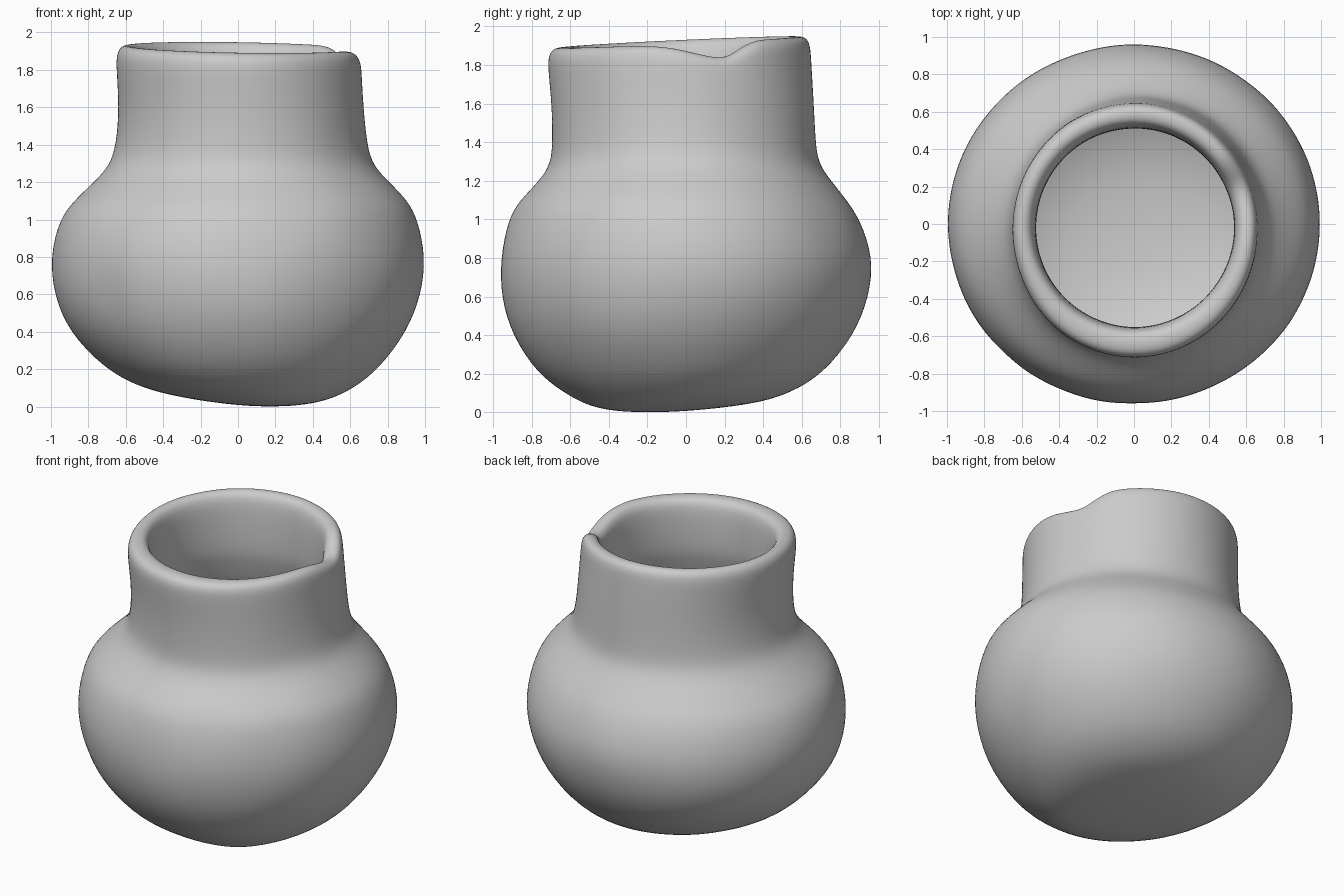
import bpy, bmesh, math
from mathutils import Vector, noise

cube = bpy.data.objects.get("Cube")
if cube:
    bpy.data.objects.remove(cube)

SEGMENTS = 48

# Outer wall rings, bottom to lip: height, x min, x max, y min, y max
OUTER = [
    (.004, .04, .3, -.34, -.03), (.02, -.12, .42, -.45, .16),
    (.05, -.31, .52, -.54, .38), (.1, -.52, .62, -.63, .54),
    (.2, -.71, .75, -.77, .71), (.4, -.905, .905, -.9, .87),
    (.6, -.985, .98, -.957, .95), (.8, -1, 1, -.967, .968),
    (1, -.955, .96, -.92, .9), (1.1, -.88, .91, -.86, .83),
    (1.2, -.77, .81, -.76, .75), (1.29, -.685, .72, -.7, .685),
    (1.4, -.65, .69, -.69, .67), (1.6, -.635, .67, -.695, .66),
    (1.8, -.65, .66, -.715, .65), (1.88, -.65, .655, -.712, .645),
    (1.92, -.62, .63, -.68, .62),
]
# Inner wall rings, lip to floor: height, radius
INNER = [(1.922, .58), (1.89, .545), (1.8, .53), (1.56, .527), (1.47, .55),
         (1.3, .6), (1.18, .68), (1, .83), (.8, .885), (.6, .865),
         (.4, .77), (.25, .6), (.16, .36), (.14, .15)]


def rim_shift(a):
    """Uneven lip: gentle slope with one sagging notch."""
    d = a - math.radians(22)
    d = math.atan2(math.sin(d), math.cos(d))
    width = .16 if d > 0 else .38
    return .03 * math.sin(a - math.radians(20)) - .085 * math.exp(-(d / width) ** 2)


def dent(p, centre, size, depth):
    return depth * math.exp(-((p - Vector(centre)).length / size) ** 2)


def ring(bm, z, x0, x1, y0, y1):
    verts = []
    for i in range(SEGMENTS):
        a = math.tau * i / SEGMENTS
        p = Vector(((x0 + x1) / 2 + (x1 - x0) / 2 * math.cos(a),
                    (y0 + y1) / 2 + (y1 - y0) / 2 * math.sin(a), z))
        # hand-shaped wobble and two thumb dents
        k = 1.004 + .008 * noise.noise(p * 3)
        k -= dent(p, (-.7, -.68, .56), .07, .02)
        k -= dent(p, (.03, -.96, .73), .08, .015)
        p.x *= k
        p.y *= k
        t = min(max((z - 1.5) / .4, 0), 1)
        p.z += rim_shift(a) * t * t
        verts.append(bm.verts.new(p))
    return verts


# Pot: one continuous skin, outside then over the lip and inside
bm = bmesh.new()
rings = [ring(bm, *row) for row in OUTER]
rings += [ring(bm, z, -r + .005, r + .005, -r - .02, r - .02) for z, r in INNER]
for low, high in zip(rings, rings[1:]):
    for i in range(SEGMENTS):
        j = (i + 1) % SEGMENTS
        bm.faces.new((low[i], low[j], high[j], high[i]))
for end, centre in ((rings[0], (.17, -.19, 0)), (rings[-1], (0, -.02, .135))):
    pole = bm.verts.new(centre)
    for i in range(SEGMENTS):
        bm.faces.new((end[i], end[(i + 1) % SEGMENTS], pole))
bmesh.ops.recalc_face_normals(bm, faces=bm.faces)

mesh = bpy.data.meshes.new("clay_pot")
bm.to_mesh(mesh)
bm.free()
pot = bpy.data.objects.new("clay_pot", mesh)
bpy.context.collection.objects.link(pot)
mesh.shade_smooth()
pot.modifiers.new("smooth_clay", "SUBSURF").levels = 2
pot.modifiers["smooth_clay"].render_levels = 2

# Plain grey clay
clay = bpy.data.materials.new("grey_clay")
clay.use_nodes = True
colour = (.6, .6, .6, 1)
clay.diffuse_color = colour
clay.node_tree.nodes["Principled BSDF"].inputs["Base Color"].default_value = colour
mesh.materials.append(clay)
